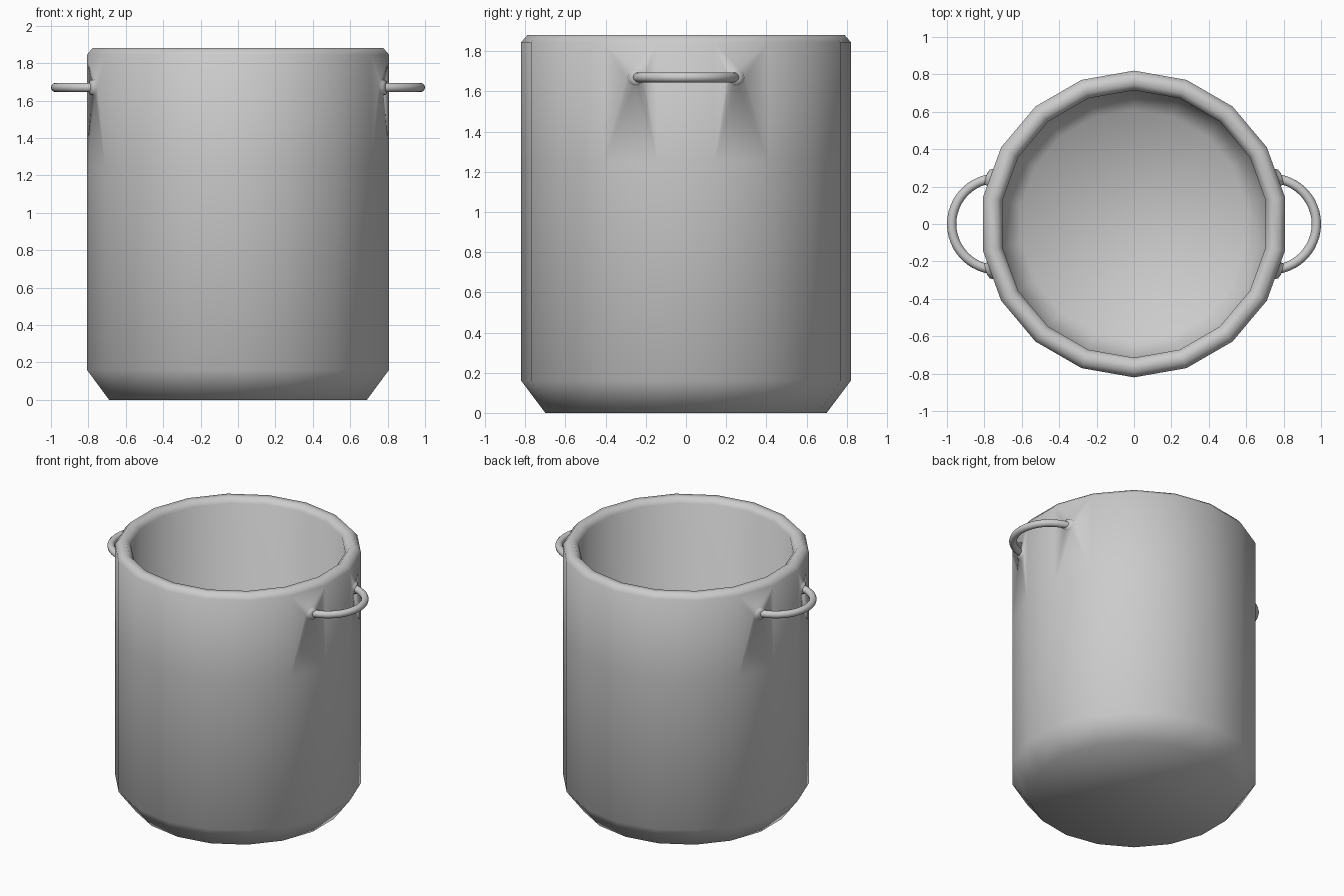
import bpy, bmesh
from math import sin, cos, pi, radians
from mathutils import Vector

if "Cube" in bpy.data.objects:
    bpy.data.objects.remove(bpy.data.objects["Cube"])

N = 18
# outer bottom -> outer wall -> rim -> inner wall -> inner floor
PROFILE = [(0.70, 0.0), (0.82, 0.16), (0.82, 1.25), (0.82, 1.845), (0.79, 1.88),
           (0.745, 1.88), (0.715, 1.845), (0.715, 0.22), (0.61, 0.10)]
HZ, HX, HR, TUBE = 1.67, 0.73, 0.245, 0.025   # handle height, centre, radius, thickness


def finish(bm, name):
    bmesh.ops.recalc_face_normals(bm, faces=bm.faces[:])
    for f in bm.faces:
        f.smooth = True
    me = bpy.data.meshes.new(name)
    bm.to_mesh(me)
    bm.free()
    ob = bpy.data.objects.new(name, me)
    bpy.context.collection.objects.link(ob)
    return ob


def add_socket(bm, corners):
    """Replace a wall panel by one with a small raised collar for the handle end."""
    pts = [v.co for v in corners]
    nrm = (pts[1] - pts[0]).cross(pts[2] - pts[0]).normalized()
    mid = sum(pts, Vector()) / 4
    if nrm.dot(Vector((mid.x, mid.y, 0))) < 0:
        nrm = -nrm
    sx, sy = (1 if mid.x > 0 else -1), (1 if mid.y > 0 else -1)
    rings = []
    for rad, lift in ((0.045, 0.0), (0.04, 0.018), (0.022, 0.024)):
        ring = []
        for i in range(10):
            a = 2 * pi * i / 10
            y, z = sy * 0.25 + rad * cos(a), HZ + rad * sin(a)
            x = pts[0].x - nrm.y * (y - pts[0].y) / nrm.x      # on the panel plane
            ring.append(bm.verts.new((x + sx * lift, y, z)))
        rings.append(ring)
    for r0, r1 in zip(rings, rings[1:]):
        for i in range(10):
            j = (i + 1) % 10
            bm.faces.new((r0[i], r0[j], r1[j], r1[i]))
    bm.faces.new(rings[-1])
    edges = []
    for loop in (corners, rings[0]):
        for a, b in zip(loop, loop[1:] + loop[:1]):
            edges.append(bm.edges.get((a, b)) or bm.edges.new((a, b)))
    bmesh.ops.triangle_fill(bm, edges=edges, use_beauty=True, normal=nrm)


# pot body
bm = bmesh.new()
loops = [[bm.verts.new((r * cos(pi / 2 + 2 * pi * k / N), r * sin(pi / 2 + 2 * pi * k / N), z))
          for k in range(N)] for r, z in PROFILE]
sockets = []
for li, (a, b) in enumerate(zip(loops, loops[1:])):
    for k in range(N):
        j = (k + 1) % N
        quad = [a[k], a[j], b[j], b[k]]
        if li == 2 and k in (3, 5, 12, 14):
            sockets.append(quad)
        else:
            bm.faces.new(quad)
bm.faces.new(loops[0][::-1])
bm.faces.new(loops[-1])
for quad in sockets:
    add_socket(bm, quad)
finish(bm, "pot_body")


# ring handles
def handle(name, side, steps=24, sides=12):
    bm = bmesh.new()
    rings = []
    for s in range(steps + 1):
        t = radians(-90 + 180 * s / steps)
        ring = []
        for i in range(sides):
            a = 2 * pi * i / sides
            r = HR + TUBE * cos(a)
            ring.append(bm.verts.new((side * (HX + r * cos(t)), r * sin(t), HZ + TUBE * sin(a))))
        rings.append(ring)
    for r0, r1 in zip(rings, rings[1:]):
        for i in range(sides):
            j = (i + 1) % sides
            bm.faces.new((r0[i], r0[j], r1[j], r1[i]))
    bm.faces.new(rings[0])
    bm.faces.new(rings[-1])
    finish(bm, name)


handle("handle_right", 1)
handle("handle_left", -1)
